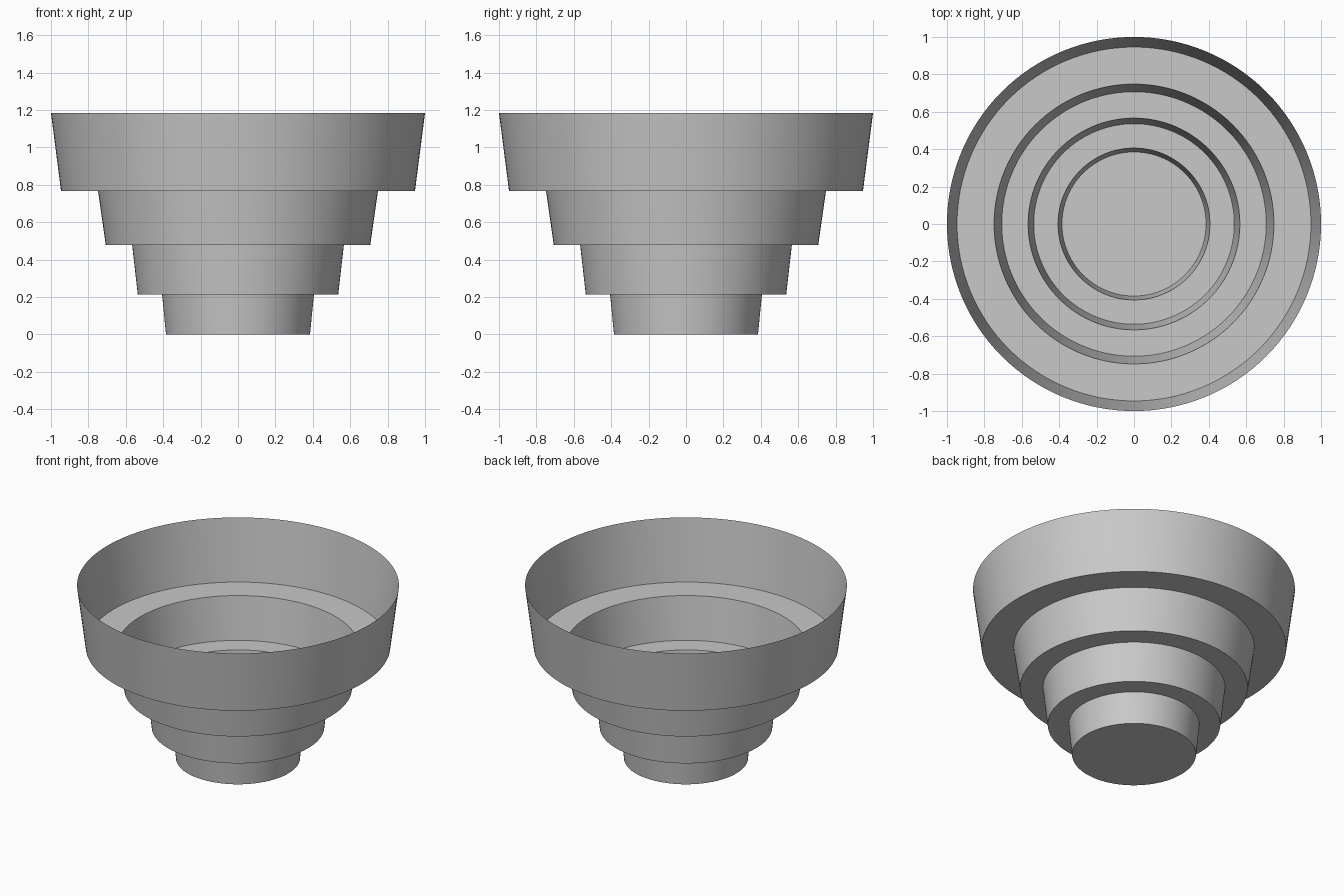
import bpy, bmesh, math

if "Cube" in bpy.data.objects:
    bpy.data.objects.remove(bpy.data.objects["Cube"])

SIDES = 128

# Plain grey material
grey = bpy.data.materials.new("grey")
grey.diffuse_color = (0.58, 0.58, 0.58, 1)
grey.use_nodes = True
grey.node_tree.nodes["Principled BSDF"].inputs["Base Color"].default_value = grey.diffuse_color

# Tiers: bottom radius, top radius, bottom height, top height
tiers = [
    (0.385, 0.406, 0.0, 0.214),
    (0.536, 0.566, 0.214, 0.478),
    (0.707, 0.748, 0.478, 0.766),
    (0.946, 1.0, 0.766, 1.184),
]
profile = []
for r0, r1, z0, z1 in tiers:
    profile += [(r0, z0), (r1, z1)]

# Open, thin-walled stepped bowl: one ring of vertices per profile point
bm = bmesh.new()
rings = []
for r, z in profile:
    rings.append([bm.verts.new((r * math.cos(2 * math.pi * i / SIDES),
                                r * math.sin(2 * math.pi * i / SIDES), z))
                  for i in range(SIDES)])

# Walls and ledges
for low, high in zip(rings, rings[1:]):
    for i in range(SIDES):
        j = (i + 1) % SIDES
        bm.faces.new((low[i], low[j], high[j], high[i]))

# Closed floor facing down
bm.faces.new(list(reversed(rings[0])))

mesh = bpy.data.meshes.new("stepped_bowl")
bm.to_mesh(mesh)
bm.free()
mesh.materials.append(grey)

bowl = bpy.data.objects.new("stepped_bowl", mesh)
bpy.context.collection.objects.link(bowl)
bpy.context.view_layer.objects.active = bowl
bowl.select_set(True)
bpy.ops.object.shade_smooth_by_angle(angle=math.radians(30))
